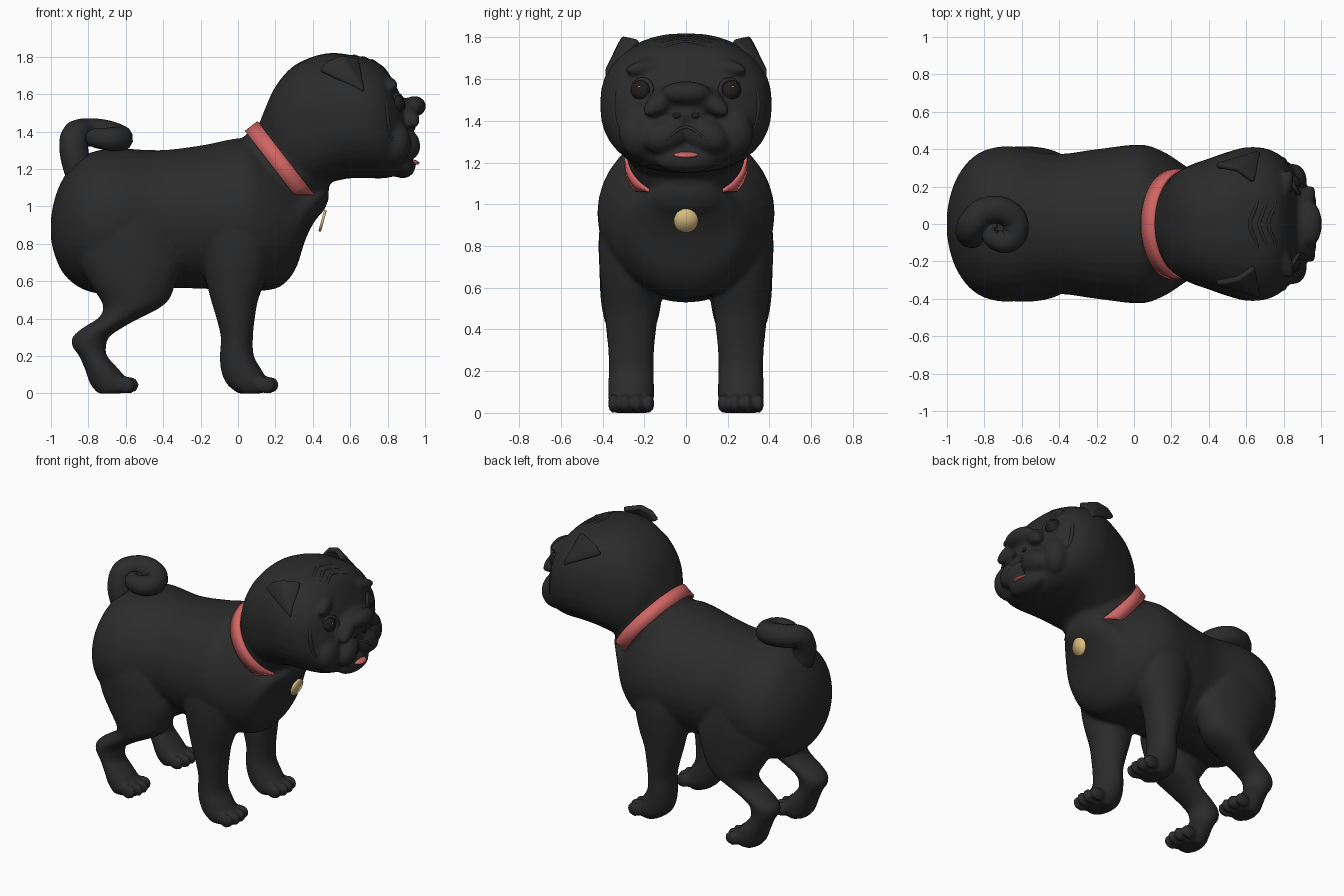
import bpy, bmesh
from math import sin, cos, pi, radians, copysign
from mathutils import Vector, Matrix, Euler

if "Cube" in bpy.data.objects:
    bpy.data.objects.remove(bpy.data.objects["Cube"])


def material(name, rgb, rough=0.6):
    m = bpy.data.materials.new(name)
    m.use_nodes = True
    m.diffuse_color = (*rgb, 1)
    node = m.node_tree.nodes["Principled BSDF"]
    node.inputs["Base Color"].default_value = (*rgb, 1)
    node.inputs["Roughness"].default_value = rough
    return m


black = material("black_fur", (0.024, 0.024, 0.024))
eye_black = material("eye_black", (0.014, 0.013, 0.012), 0.2)
red = material("coral_red", (0.64, 0.13, 0.13))
gold = material("gold", (0.7, 0.51, 0.22), 0.4)


def add_object(name, data, mat):
    ob = bpy.data.objects.new(name, data)
    bpy.context.scene.collection.objects.link(ob)
    data.materials.append(mat)
    return ob


def finish(name, bm, mat):
    bmesh.ops.recalc_face_normals(bm, faces=bm.faces[:])
    for f in bm.faces:
        f.smooth = True
    me = bpy.data.meshes.new(name)
    bm.to_mesh(me)
    bm.free()
    return add_object(name, me, mat)


def ball(bm, loc, size, rot=(0, 0, 0)):
    m = Matrix.LocRotScale(Vector(loc), Euler(rot), Vector(size))
    bmesh.ops.create_uvsphere(bm, u_segments=24, v_segments=16, radius=1, matrix=m)


def spline(rows, steps=5):
    """Catmull-Rom through rows of numbers."""
    out = []
    for i in range(len(rows) - 1):
        a, b, c, d = (Vector(rows[max(0, min(len(rows) - 1, i + k))]) for k in (-1, 0, 1, 2))
        for s in range(steps):
            t = s / steps
            out.append(b + (c - a) * t / 2 + (a * 2 - b * 5 + c * 4 - d) * t * t / 2
                       + (b * 3 - a - c * 3 + d) * t ** 3 / 2)
    return out + [Vector(rows[-1])]


def loft(bm, rows, upright=False, y=0, power=1.0, sides=36):
    """Skin rings of (position, low, high, half width) along x, or along z if upright."""
    rings = []
    for t, lo, hi, hy in spline(rows):
        ring = []
        for k in range(sides):
            a = 2 * pi * k / sides
            u = copysign(abs(cos(a)) ** power, cos(a)) * hy + y
            v = (lo + hi) / 2 + copysign(abs(sin(a)) ** power, sin(a)) * (hi - lo) / 2
            ring.append(bm.verts.new((v, u, t) if upright else (t, u, v)))
        rings.append(ring)
    for r, q in zip(rings, rings[1:]):
        for k in range(sides):
            j = (k + 1) % sides
            bm.faces.new((r[k], r[j], q[j], q[k]))
    bm.faces.new(rings[0])
    bm.faces.new(rings[-1])


def tube(name, points, radius, mat):
    """Round tube; points may carry a radius factor, otherwise both ends taper."""
    cu = bpy.data.curves.new(name, "CURVE")
    cu.dimensions = "3D"
    cu.bevel_depth = radius
    cu.bevel_resolution = 4
    cu.use_fill_caps = True
    sp = cu.splines.new("POLY")
    sp.points.add(len(points) - 1)
    for i, (pt, p) in enumerate(zip(sp.points, points)):
        pt.co = (*p[:3], 1)
        pt.radius = p[3] if len(p) > 3 else sin(pi * (i + 0.15) / (len(points) - 0.7))
    sp.use_smooth = True
    add_object(name, cu, mat)


# Torso, neck and skull
bm = bmesh.new()
loft(bm, [(-1, .82, .94, .06), (-.98, .74, 1.04, .16), (-.94, .65, 1.14, .26), (-.87, .58, 1.24, .35),
          (-.78, .54, 1.29, .4), (-.65, .53, 1.31, .415), (-.42, .56, 1.3, .375), (-.2, .56, 1.325, .4),
          (.03, .55, 1.365, .425), (.15, .55, 1.31, .39), (.24, .58, 1.24, .335), (.31, .67, 1.15, .285),
          (.36, .82, 1.11, .24), (.41, .92, 1.12, .19), (.46, .98, 1.13, .13), (.485, 1.04, 1.13, .06)])
ball(bm, (.24, 0, 1.21), (.3, .28, .262), (0, radians(-38), 0))
loft(bm, [(.11, 1.3, 1.43, .06), (.14, 1.2, 1.51, .15), (.2, 1.15, 1.64, .25), (.29, 1.1, 1.745, .31),
          (.4, 1.1, 1.8, .35), (.5, 1.13, 1.82, .385), (.6, 1.15, 1.81, .41), (.7, 1.15, 1.79, .405),
          (.78, 1.15, 1.745, .37), (.83, 1.16, 1.67, .32), (.87, 1.18, 1.59, .26), (.9, 1.22, 1.5, .18)],
     power=.86)

# Muzzle: wrinkle roll, nose, chin
ball(bm, (.945, 0, 1.535), (.06, .12, .055))
ball(bm, (.885, 0, 1.5), (.065, .18, .08))
ball(bm, (.915, 0, 1.43), (.035, .09, .045))
ball(bm, (.88, 0, 1.215), (.07, .15, .065))
for s in (1, -1):
    ball(bm, (.905, s * .11, 1.495), (.055, .12, .05), (s * -.55, 0, s * -.45))
    ball(bm, (.885, s * .085, 1.335), (.085, .13, .085), (s * -.4, 0, s * -.35))
    ball(bm, (.82, s * .2, 1.34), (.095, .13, .13), (s * -.5, 0, s * -.5))
    ball(bm, (.79, s * .17, 1.66), (.045, .13, .04), (s * -.15, 0, s * -.4))

    # Legs with toes
    loft(bm, [(1, -.2, .18, .13), (.85, -.21, .19, .155), (.7, -.19, .17, .153), (.6, -.17, .145, .142),
              (.5, -.145, .108, .13), (.4, -.115, .09, .12),
              (.3, -.092, .08, .11), (.2, -.097, .085, .108), (.12, -.09, .13, .11), (.05, -.06, .165, .107),
              (0, 0, .13, .085)], True, s * .263)
    loft(bm, [(.98, -.82, -.38, .12), (.85, -.86, -.34, .15), (.7, -.85, -.3, .152), (.57, -.78, -.34, .148),
              (.5, -.735, -.37, .14), (.45, -.72, -.43, .13), (.4, -.75, -.53, .115), (.35, -.83, -.62, .105),
              (.3, -.885, -.69, .1), (.25, -.885, -.705, .095), (.2, -.85, -.7, .095),
              (.12, -.815, -.63, .105), (.05, -.79, -.58, .105), (0, -.75, -.62, .085)], True, s * .263)
    for x in (.155, -.595):
        for k in range(4):
            off = (k - 1.5) * .057
            ball(bm, (x + .02 - abs(off) * .3, s * .263 + off, .045), (.055, .026, .047))

rough_body = finish("rough_body", bm, black)
mod = rough_body.modifiers.new("fuse", "REMESH")
mod.mode = "VOXEL"
mod.voxel_size = .013
mod = rough_body.modifiers.new("soften", "SMOOTH")
mod.factor = .5
mod.iterations = 6
depsgraph = bpy.context.evaluated_depsgraph_get()
mesh = bpy.data.meshes.new_from_object(rough_body.evaluated_get(depsgraph))
bpy.data.objects.remove(rough_body)
mesh.materials.clear()
body = add_object("body", mesh, black)
for p in mesh.polygons:
    p.use_smooth = True
    p.material_index = 0
bpy.context.view_layer.update()


def skin(start, direction, sink=0.0):
    """Point where a ray meets the body, pushed in by sink."""
    _, loc, normal, _ = body.ray_cast(Vector(start), Vector(direction))
    return loc - normal * sink


def face_point(y, z, sink=0.0):
    return skin((2, y, z), (-1, 0, 0), sink)


def crease(name, rows, radius):
    tube(name, [face_point(p[0], p[1], radius * .55) for p in spline(rows, 6)], radius, black)


# Forehead and lip folds
for i, x in enumerate((.65, .7, .75)):
    path = spline([(x - .05, -.24), (x + .01, -.13), (x - .03, 0), (x + .01, .13), (x - .05, .24)], 6)
    tube(f"forehead_fold_{i}", [skin((p[0], p[1], 3), (0, 0, -1), .007) for p in path], .012, black)
crease("lip_fold", [(-.2, 1.25), (-.1, 1.31), (0, 1.37), (.1, 1.31), (.2, 1.25)], .009)

for s, side in ((1, "left"), (-1, "right")):
    crease(f"mask_fold_{side}", [(s * .3, 1.62), (s * .345, 1.53), (s * .34, 1.4), (s * .28, 1.27)], .014)

    # Eyes with lids
    c = face_point(s * .213, 1.545)
    turn = Vector((1, s * .55, .1)).to_track_quat("Z", "Y")
    bm = bmesh.new()
    ball(bm, c - Vector((.022, 0, 0)), (.052, .052, .052))
    finish(f"eye_{side}", bm, eye_black)
    bm = bmesh.new()
    ball(bm, c + Vector((.022, s * .012, .018)), (.005, .005, .005))
    finish(f"eye_glint_{side}", bm, gold)
    rim = [c + turn @ Vector((cos(a) * .053, sin(a) * .053, -.006)) for a in (k * pi / 16 for k in range(33))]
    tube(f"eyelid_{side}", [(*p, 1) for p in rim], .011, black)

    # Nostrils
    bm = bmesh.new()
    ball(bm, face_point(s * .045, 1.425), (.008, .02, .013))
    finish(f"nostril_{side}", bm, eye_black)

    # Ear flaps, folded forward along the top edge
    bm = bmesh.new()
    back, mid, fold, inner, tip = [bm.verts.new((x, s * y, z)) for x, y, z in (
        (.435, .31, 1.725), (.48, .305, 1.775), (.55, .29, 1.8), (.64, .225, 1.785), (.675, .385, 1.61))]
    bm.faces.new((back, mid, tip))
    bm.faces.new((mid, fold, tip))
    bm.faces.new((fold, inner, tip))
    ear = finish(f"ear_{side}", bm, black)
    mod = ear.modifiers.new("thickness", "SOLIDIFY")
    mod.thickness = .035
    mod.offset = 0
    mod = ear.modifiers.new("round", "BEVEL")
    mod.width = .014
    mod.segments = 3

# Curled tail
tube("tail", spline([(-.84, -.05, 1.15, 1), (-.875, -.05, 1.28, 1), (-.87, -.01, 1.375, 1), (-.81, .06, 1.395, .98),
                     (-.72, .075, 1.39, .96), (-.645, .03, 1.37, .94), (-.635, -.05, 1.36, .9),
                     (-.69, -.095, 1.36, .82), (-.76, -.07, 1.365, .68), (-.765, -.02, 1.37, .5),
                     (-.73, -.005, 1.375, .12)], 8), .077, black)

# Collar band, trimmed level where it sinks into the chest
bm = bmesh.new()
down, along, centre = Vector((.61, 0, -.79)), Vector((.79, 0, .61)), Vector((.24, 0, 1.21))
last = None
for k in range(61):
    a = radians(5 * k - 150)
    mid = centre - down * .27 * cos(a) + Vector((0, .288 * sin(a), 0))
    pair = [bm.verts.new(mid + along * w) for w in (-.043, .043)]
    if last:
        bm.faces.new((last[0], last[1], pair[1], pair[0]))
    last = pair
bmesh.ops.bisect_plane(bm, geom=bm.verts[:] + bm.edges[:] + bm.faces[:], plane_co=(0, 0, 1.065),
                       plane_no=(0, 0, 1), clear_inner=True)
collar = finish("collar", bm, red)
mod = collar.modifiers.new("thickness", "SOLIDIFY")
mod.thickness = .016
mod.offset = 0

# Round tag
bm = bmesh.new()
turn = Vector((.96, 0, -.26)).to_track_quat("Z", "Y").to_matrix().to_4x4()
bmesh.ops.create_cone(bm, cap_ends=True, cap_tris=True, segments=40, radius1=.058, radius2=.058, depth=.014,
                      matrix=Matrix.Translation((.452, 0, .922)) @ turn)
finish("tag", bm, gold)

# Tongue tip
bm = bmesh.new()
ball(bm, face_point(0, 1.238) - Vector((.012, 0, 0)), (.04, .06, .014), (0, .2, 0))
finish("tongue", bm, red)
